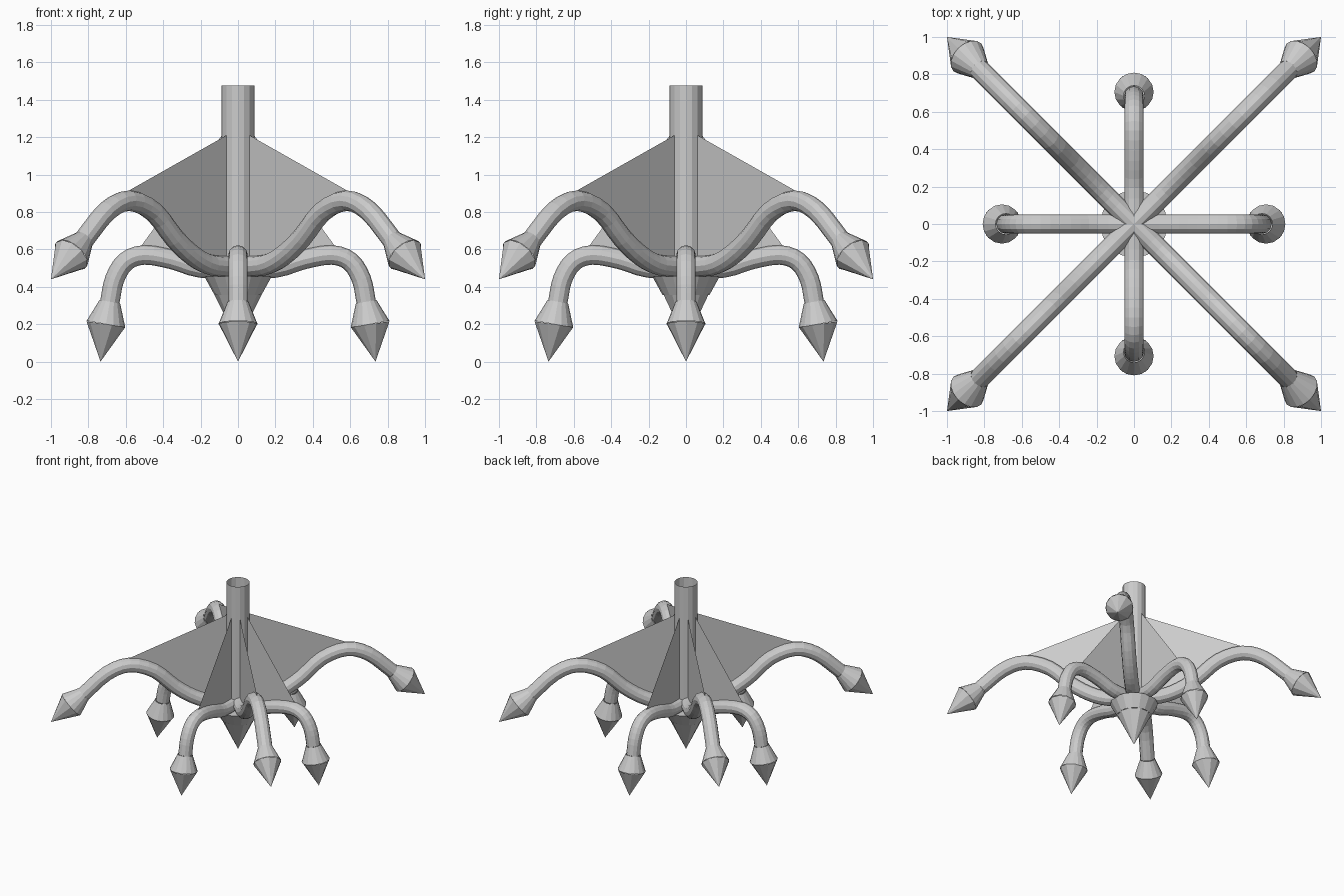
import bpy, bmesh
from math import cos, sin, pi, sqrt
from mathutils import Vector, Matrix

if "Cube" in bpy.data.objects:
    bpy.data.objects.remove(bpy.data.objects["Cube"])

D = sqrt(2)


def finish(name, bm, angle=0.0):
    bmesh.ops.recalc_face_normals(bm, faces=bm.faces)
    bm.transform(Matrix.Rotation(angle, 4, 'Z'))
    me = bpy.data.meshes.new(name)
    bm.to_mesh(me)
    bm.free()
    ob = bpy.data.objects.new(name, me)
    bpy.context.collection.objects.link(ob)
    return ob


def smooth_path(pts, steps=3):
    """Catmull-Rom curve through (radius, height) points."""
    p = [Vector(q) for q in pts]
    p = [2 * p[0] - p[1]] + p + [2 * p[-1] - p[-2]]
    out = []
    for a, b, c, d in zip(p, p[1:], p[2:], p[3:]):
        for i in range(steps):
            t = i / steps
            out.append(0.5 * (2 * b + (c - a) * t + (2 * a - 5 * b + 4 * c - d) * t**2
                              + (3 * b - a - 3 * c + d) * t**3))
    return out + [p[-2]]


def sweep(name, path, radii, sides, angle=0.0):
    """Round section swept along a path in the radius/height plane; zero radius = point."""
    bm = bmesh.new()
    rings = []
    for i, p in enumerate(path):
        t = (path[min(i + 1, len(path) - 1)] - path[max(i - 1, 0)]).normalized()
        n = Vector((-t.y, 0, t.x))
        c = Vector((p.x, 0, p.y))
        if radii[i] == 0:
            rings.append([bm.verts.new(c)])
            continue
        rings.append([bm.verts.new(c + radii[i] * (n * cos(2 * pi * k / sides)
                      + Vector((0, 1, 0)) * sin(2 * pi * k / sides))) for k in range(sides)])
    for a, b in zip(rings, rings[1:]):
        for k in range(sides):
            j = (k + 1) % sides
            if len(b) == 1:
                bm.faces.new((a[k], a[j], b[0]))
            elif len(a) == 1:
                bm.faces.new((a[0], b[j], b[k]))
            else:
                bm.faces.new((a[k], a[j], b[j], b[k]))
    return finish(name, bm, angle)


def fin(name, path, top, tip, angle):
    """Thin web between the pole, a straight upper edge and the arm below."""
    bm = bmesh.new()
    low = [p for p in path if top[0] < p.x < tip[0]]
    low = [Vector((top[0], low[0].y))] + low
    prev = None
    for p in low + [Vector(tip)]:
        f = (p.x - top[0]) / (tip[0] - top[0])
        hi = top[1] + f * (tip[1] - top[1])
        v = bm.verts.new((p.x, 0, hi))
        cur = (v, v if f >= 1 else bm.verts.new((p.x, 0, p.y)))
        if prev:
            bm.faces.new((prev[0], prev[1], v) if f >= 1 else
                         (prev[0], prev[1], cur[1], cur[0]))
        prev = cur
    return finish(name, bm, angle)


# path of arm, tube radius, lamp stations (neck, rim, tip), fin outer corner
upper = dict(name="upper", r=0.055, start=pi / 4, fin=(0.60 * D, 0.905),
             path=smooth_path([(x * D, z) for x, z in
                               [(0, .51), (.14, .515), (.24, .565), (.34, .66), (.45, .80),
                                (.58, .86), (.70, .805), (.825, .65)]]),
             lamp=[(.825 * D, .65), (.892 * D, .57), (D, .44)])
lower = dict(name="lower", r=0.052, start=0.0, fin=(0.52, 0.615),
             path=smooth_path([(0, .50), (.20, .50), (.35, .545), (.50, .57),
                               (.60, .535), (.66, .44), (.685, .32)]),
             lamp=[(.685, .32), (.706, .20), (.735, 0)])

# four tall diagonal arms and four short straight ones
for s in (upper, lower):
    neck, rim, tip = [Vector(p) for p in s["lamp"]]
    for k in range(4):
        a = s["start"] + k * pi / 2
        sweep(s["name"] + "_arm", s["path"], [s["r"]] * len(s["path"]), 12, a)
        sweep(s["name"] + "_lamp_socket", [neck, rim], [.056, .105], 16, a)
        sweep(s["name"] + "_lamp_tip", [rim, tip], [.105, 0], 10, a)
        fin(s["name"] + "_fin", s["path"], (.086, 1.21), s["fin"], a)

# hollow centre pole
V = Vector
sweep("centre_pole", [V((0, .455)), V((0, 1.475))], [.087, .087], 16)

# cup and pointed finial under the pole
sweep("hub_cup", [V((0, .46)), V((0, .455)), V((0, .355))], [0, .18, .125], 16)
sweep("hub_finial", [V((0, .355)), V((0, .105))], [.125, 0], 10)
